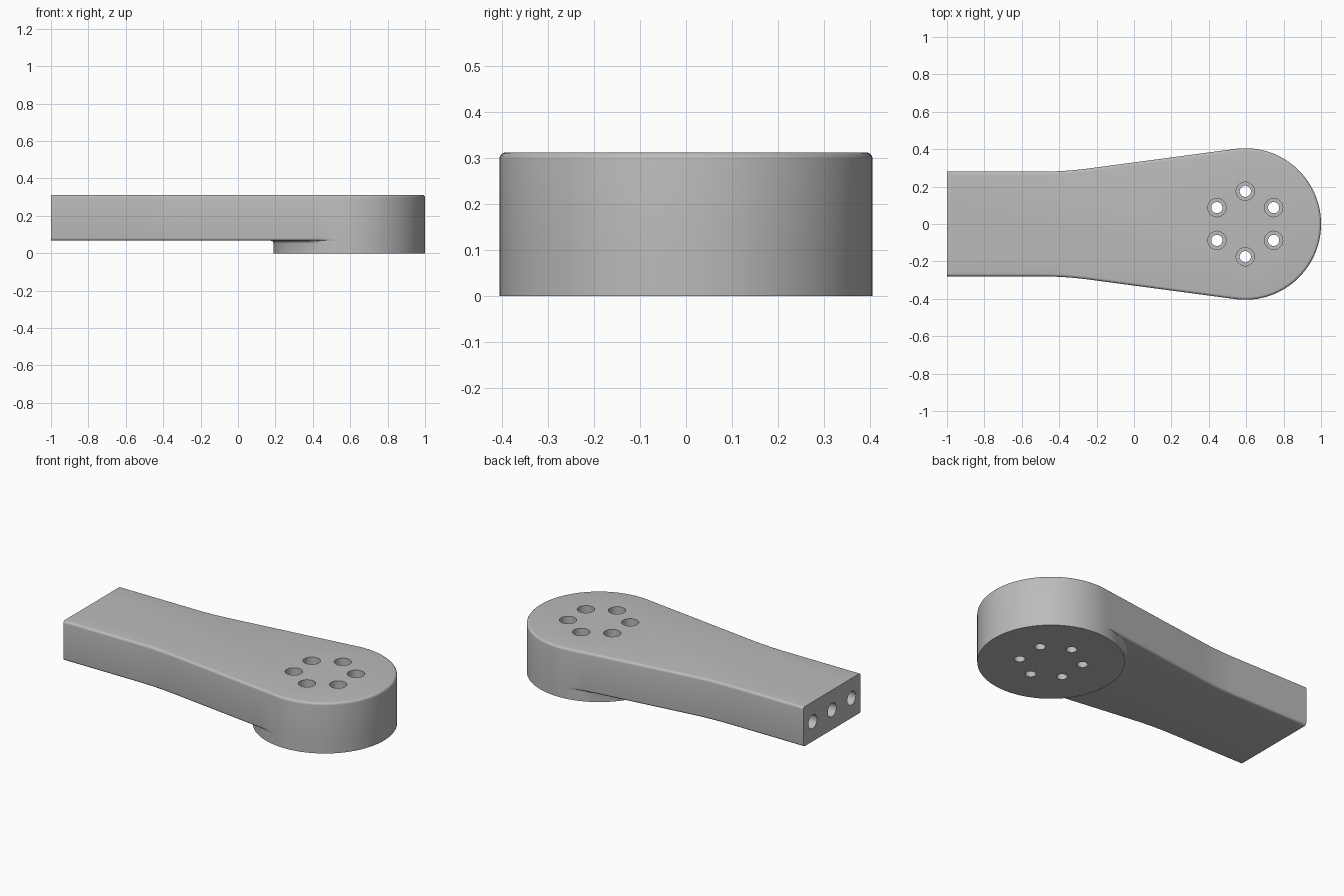
import bpy
import bmesh
from math import sin, cos, pi, atan2, radians
from mathutils import Vector, Matrix

if "Cube" in bpy.data.objects:
    bpy.data.objects.remove(bpy.data.objects["Cube"])

CENTRE = Vector((0.595, 0.0))     # axis of the round hub
R = 0.405                         # hub radius
HALF = 0.28                       # half width of the straight shank
TOP, UNDER = 0.312, 0.067         # top face and underside of the arm
EDGE = 0.015                      # edge rounding
TILT = radians(7.6)               # slope of the tapering flanks


def polar(angle, radius):
    return CENTRE + Vector((cos(angle), sin(angle))) * radius


# Half outline, from the hub tip round to the shank end
half = [polar(i * (pi / 2 + TILT) / 40, R) for i in range(1, 41)]
tangent = half[-1]
slope = sin(TILT) / cos(TILT)
corner = Vector((tangent.x - (tangent.y - HALF) / slope, HALF))
f0 = corner + Vector((cos(TILT), sin(TILT))) * 0.13
f1 = corner - Vector((0.13, 0))
d_end = atan2(f0.y, f0.x - CENTRE.x) - pi / 2 - TILT
half += [polar(pi / 2 + TILT + d, R / cos(d)) for d in (d_end * i / 24 for i in range(1, 25))]
for i in range(1, 11):
    t = i / 10
    half.append(f0 * (1 - t) ** 2 + corner * 2 * t * (1 - t) + f1 * t * t)
half.append(Vector((-1, HALF)))
half.append(Vector((-1, HALF / 2)))

outline = [Vector((CENTRE.x + R, 0))] + half + [Vector((-1, 0))]
outline += [Vector((p.x, -p.y)) for p in reversed(half)]
n = len(outline)

# Outward direction used for rounding; the shank end stays square
normals = []
for i, p in enumerate(outline):
    if p.x < -0.999:
        normals.append(Vector((0, p.y / HALF if abs(p.y) > HALF - 0.01 else 0)))
    else:
        t = outline[(i + 1) % n] - outline[i - 1]
        normals.append(Vector((t.y, -t.x)).normalized())
gaps = [max(0, (p - CENTRE).length - R) for p in outline]
gaps = [g if g > 1e-4 else 0 for g in gaps]

# Loft the body as stacked rings
bm = bmesh.new()
rings = []


def add_ring(points, z):
    rings.append([bm.verts.new((p.x, p.y, z)) for p in points])


steps = [i * pi / 10 for i in range(6)]
for a in reversed(steps):         # rounded top edge
    add_ring([p - m * EDGE * (1 - cos(a)) for p, m in zip(outline, normals)],
             TOP - EDGE * (1 - sin(a)))
for a in steps:                   # rounded lower edge, fading into the hub
    add_ring([p - m * min(EDGE, g) * (1 - cos(a)) for p, m, g in zip(outline, normals, gaps)],
             UNDER + EDGE * (1 - sin(a)))
for a in steps:                   # underside, then fillet down to the hub
    ring = []
    for p, g in zip(outline, gaps):
        flare = min(EDGE, max(0, g - min(EDGE, g)))
        ring.append(CENTRE + (p - CENTRE).normalized() * (R + flare * (1 - sin(a))))
    add_ring(ring, UNDER - EDGE * (1 - cos(a)))
add_ring([CENTRE + (p - CENTRE).normalized() * R for p in outline], 0)

for upper, lower in zip(rings, rings[1:]):
    for i in range(n):
        j = (i + 1) % n
        bm.faces.new((upper[i], lower[i], lower[j], upper[j]))
bm.faces.new(rings[0])
bm.faces.new(list(reversed(rings[-1])))
bmesh.ops.remove_doubles(bm, verts=bm.verts, dist=1e-5)
bmesh.ops.dissolve_degenerate(bm, edges=bm.edges, dist=1e-5)
bmesh.ops.recalc_face_normals(bm, faces=bm.faces)

mesh = bpy.data.meshes.new("crank_arm")
bm.to_mesh(mesh)
bm.free()
arm = bpy.data.objects.new("crank_arm", mesh)
bpy.context.collection.objects.link(arm)

grey = bpy.data.materials.new("plain grey")
grey.use_nodes = True
colour = (0.5, 0.5, 0.5, 1)
grey.diffuse_color = colour
grey.node_tree.nodes["Principled BSDF"].inputs["Base Color"].default_value = colour
mesh.materials.append(grey)


def cutter(name, holes):
    """One hidden object made of cylinders: (centre, radius, length, axis)."""
    cb = bmesh.new()
    for centre, radius, length, axis in holes:
        turn = Matrix.Rotation(pi / 2, 4, 'Y') if axis == 'X' else Matrix()
        bmesh.ops.create_cone(cb, cap_ends=True, segments=32, radius1=radius, radius2=radius,
                              depth=length, matrix=Matrix.Translation(centre) @ turn)
    me = bpy.data.meshes.new(name)
    cb.to_mesh(me)
    cb.free()
    me.materials.append(grey)
    ob = bpy.data.objects.new(name, me)
    bpy.context.collection.objects.link(ob)
    ob.hide_render = True
    return ob


# Bolt circle with counterbores, and three blind holes in the shank end
bolts = [polar(pi / 2 + k * pi / 3, 0.175) for k in range(6)]
cutters = [
    cutter("bolt_hole_cutter", [((b.x, b.y, 0.15), 0.03, 0.6, 'Z') for b in bolts]),
    cutter("counterbore_cutter", [((b.x, b.y, TOP), 0.049, 0.3, 'Z') for b in bolts]),
    cutter("end_hole_cutter", [((-1, y, (TOP + UNDER) / 2), 0.042, 0.6, 'X')
                               for y in (-0.19, 0, 0.19)]),
]
bpy.ops.object.select_all(action='DESELECT')
arm.select_set(True)
bpy.context.view_layer.objects.active = arm
for ob in cutters:
    mod = arm.modifiers.new(ob.name, 'BOOLEAN')
    mod.operation = 'DIFFERENCE'
    mod.solver = 'EXACT'
    mod.object = ob
    bpy.ops.object.modifier_apply(modifier=mod.name)
    bpy.data.objects.remove(ob)

bpy.ops.object.shade_smooth_by_angle(angle=radians(30))
